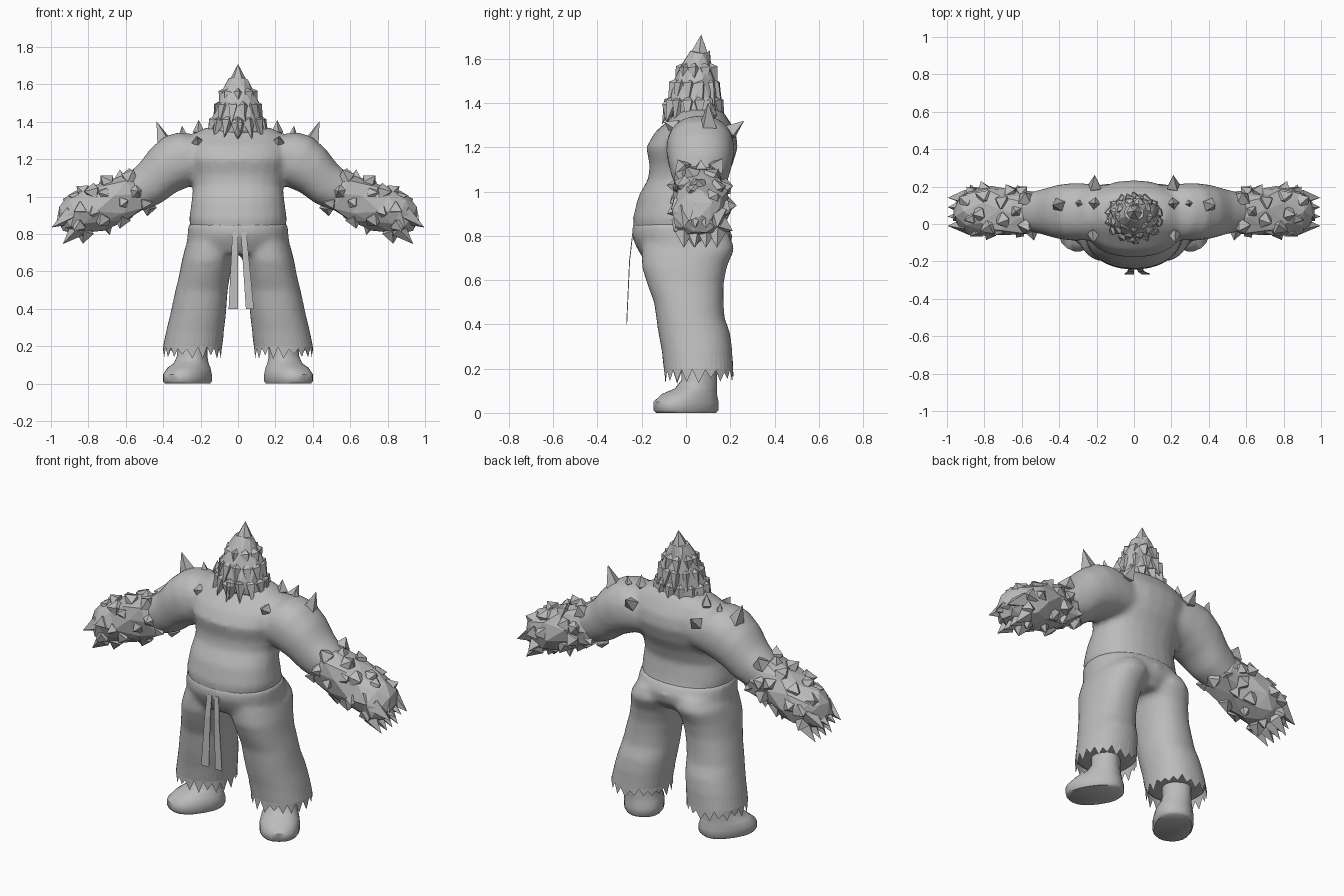
import bpy, bmesh, math, random
from mathutils import Vector

random.seed(7)
cube = bpy.data.objects.get("Cube")
if cube:
    bpy.data.objects.remove(cube, do_unlink=True)

stone = bpy.data.materials.new("stone grey")
stone.use_nodes = True
stone.diffuse_color = (0.5, 0.5, 0.5, 1)
stone.node_tree.nodes["Principled BSDF"].inputs["Base Color"].default_value = (0.5, 0.5, 0.5, 1)

X, Y, Z = Vector((1, 0, 0)), Vector((0, 1, 0)), Vector((0, 0, 1))
ARM_UP = Vector((0.5, 0, 0.87))      # across the arm, in the front plane
ARM_DIR = Vector((0.87, 0, -0.5))    # along the arm


def loft(bm, rings, u, v, n=24, power=0.9, jitter=0.0, caps=True):
    """Skin elliptical rings given as (centre, half size along u, half size along v)."""
    loops = []
    for k, (c, a, b) in enumerate(rings):
        loop = []
        for i in range(n):
            t = math.tau * (i + 0.5 * (k % 2) * (jitter > 0)) / n
            co, si = math.cos(t), math.sin(t)
            p = (Vector(c) + u * a * math.copysign(abs(co) ** power, co)
                 + v * b * math.copysign(abs(si) ** power, si))
            p += Vector([random.uniform(-jitter, jitter) for _ in range(3)])
            loop.append(bm.verts.new(p))
        loops.append(loop)
    for lo, hi in zip(loops, loops[1:]):
        for i in range(n):
            j = (i + 1) % n
            bm.faces.new((lo[i], lo[j], hi[j], hi[i]))
    if caps:
        bm.faces.new(loops[0][::-1])
        bm.faces.new(loops[-1])
    return loops


def crystal(bm, base, direction, length, radius, sides=4):
    """A pointed shard with a short buried tail."""
    d = Vector(direction).normalized()
    u = d.orthogonal().normalized()
    w = d.cross(u)
    spin = random.uniform(0, 1.5)
    base = Vector(base)
    tip, tail = bm.verts.new(base + d * length), bm.verts.new(base - d * radius)
    ring = [bm.verts.new(base + radius * (u * math.cos(spin + math.tau * i / sides)
                                          + w * math.sin(spin + math.tau * i / sides)))
            for i in range(sides)]
    for i in range(sides):
        j = (i + 1) % sides
        bm.faces.new((ring[i], ring[j], tip))
        bm.faces.new((ring[j], ring[i], tail))


def finish(name, bm, mirror=False, smooth=False, voxel=0, triangulate=False):
    if triangulate:
        bmesh.ops.triangulate(bm, faces=bm.faces[:])
    bmesh.ops.recalc_face_normals(bm, faces=bm.faces[:])
    for f in bm.faces:
        f.smooth = smooth
    me = bpy.data.meshes.new(name)
    bm.to_mesh(me)
    bm.free()
    me.materials.append(stone)
    ob = bpy.data.objects.new(name, me)
    bpy.context.collection.objects.link(ob)
    if mirror:
        m = ob.modifiers.new("mirror", 'MIRROR')
        m.use_mirror_merge = False
    if voxel:
        m = ob.modifiers.new("blend", 'REMESH')
        m.mode, m.voxel_size, m.use_smooth_shade = 'VOXEL', voxel, True
        m = ob.modifiers.new("soften", 'SMOOTH')
        m.factor, m.iterations = 0.5, 5
    return ob


def upright(profile):
    """Rings from (z, left x, right x, front y, back y)."""
    return [(((l + r) / 2, (f + b) / 2, z), (r - l) / 2, (b - f) / 2) for z, l, r, f, b in profile]


def along_arm(profile):
    """Rings from (x, z, half thickness, half depth)."""
    return [((x, 0.065, z), a, b) for x, z, a, b in profile]


# Bare torso with upper arms blended into the shoulders
bm = bmesh.new()
torso = [(0.72, 0.22, -0.19, 0.17), (0.80, 0.25, -0.235, 0.19), (0.88, 0.262, -0.24, 0.17),
         (0.98, 0.248, -0.215, 0.155), (1.06, 0.24, -0.17, 0.18), (1.12, 0.255, -0.165, 0.21),
         (1.20, 0.28, -0.18, 0.235), (1.27, 0.28, -0.14, 0.225), (1.33, 0.25, -0.07, 0.19),
         (1.37, 0.17, -0.03, 0.16)]
loft(bm, upright([(z, -w, w, f, b) for z, w, f, b in torso]), X, Y)
upper_arm = along_arm([(0.16, 1.21, 0.14, 0.14), (0.24, 1.21, 0.155, 0.15), (0.32, 1.19, 0.15, 0.155),
                       (0.40, 1.14, 0.135, 0.145), (0.47, 1.07, 0.12, 0.125), (0.55, 1.02, 0.105, 0.105),
                       (0.62, 0.99, 0.08, 0.08)])
loft(bm, upper_arm, ARM_UP, Y)
right_side = [((-c[0], c[1], c[2]), a, b) for c, a, b in upper_arm]
loft(bm, right_side, Vector((-0.5, 0, 0.87)), -Y)
bmesh.ops.recalc_face_normals(bm, faces=bm.faces[:])
finish("torso_and_upper_arms", bm, voxel=0.016)

# Baggy trousers: hips and two legs blended together
leg = [(0.80, 0.01, 0.24, -0.20, 0.20), (0.74, 0.0, 0.28, -0.20, 0.22), (0.66, 0.025, 0.30, -0.20, 0.185),
       (0.58, 0.042, 0.315, -0.175, 0.17), (0.50, 0.055, 0.335, -0.145, 0.17),
       (0.43, 0.06, 0.35, -0.135, 0.175), (0.36, 0.065, 0.365, -0.125, 0.20),
       (0.28, 0.075, 0.385, -0.11, 0.21), (0.20, 0.085, 0.40, -0.10, 0.21)]
bm = bmesh.new()
hips = [(0.69, 0.25, -0.19, 0.15), (0.75, 0.275, -0.225, 0.20), (0.80, 0.27, -0.245, 0.21),
        (0.86, 0.265, -0.24, 0.18)]
loft(bm, upright([(z, -w, w, f, b) for z, w, f, b in hips]), X, Y)
loft(bm, upright(leg), X, Y)
loft(bm, upright([(z, -r, -l, f, b) for z, l, r, f, b in leg]), X, Y)
finish("trousers", bm, voxel=0.016)

# Torn hems
bm = bmesh.new()
hem = upright([(0.26, 0.077, 0.388, -0.107, 0.21), (0.20, 0.085, 0.40, -0.10, 0.213),
               (0.18, 0.085, 0.402, -0.10, 0.215)])
edge = loft(bm, hem, X, Y, n=40, caps=False)[-1]
for i, vert in enumerate(edge):
    vert.co.z += random.uniform(0.0, 0.02) if i % 2 else random.uniform(-0.05, -0.01)
finish("trouser_hems", bm, mirror=True)

# Shoes turned outwards
bm = bmesh.new()
shoe = [((0.27, 0, 0), 0.145, 0.10), ((0.27, 0, 0.012), 0.157, 0.108), ((0.27, 0, 0.05), 0.157, 0.108),
        ((0.262, 0.015, 0.085), 0.13, 0.10), ((0.25, 0.045, 0.11), 0.095, 0.085),
        ((0.245, 0.06, 0.15), 0.076, 0.078), ((0.245, 0.06, 0.25), 0.076, 0.078)]
loft(bm, shoe, Vector((0.55, -0.83, 0)), Vector((0.83, 0.55, 0)), n=20, power=0.85)
shoes = finish("shoes", bm, mirror=True, smooth=True)
shoes.select_set(True)
bpy.context.view_layer.objects.active = shoes
bpy.ops.object.shade_smooth_by_angle(angle=math.radians(50))

# Two hanging belt ends
for name, top, bottom in (("belt_end_right", (-0.03, 0.0), (-0.05, 0.0)),
                          ("belt_end_left", (0.015, 0.045), (0.042, 0.085))):
    bm = bmesh.new()
    rows = []
    for t, y in ((0, -0.243), (0.3, -0.257), (1, -0.27)):
        rows.append([bm.verts.new((a + (b - a) * t, y + dy, 0.81 - 0.41 * t))
                     for dy in (0, 0.004) for a, b in zip(top, bottom)])
    for p, q in zip(rows, rows[1:]):
        for i, j in ((0, 1), (1, 3), (3, 2), (2, 0)):
            bm.faces.new((p[i], p[j], q[j], q[i]))
    for r in (rows[0], rows[-1]):
        bm.faces.new((r[0], r[1], r[3], r[2]))
    finish(name, bm)

# Rocky forearms: jagged core, shards all over, pointed fingers
bm = bmesh.new()
forearm = [(0.50, 1.045, 0.09, 0.10), (0.56, 1.02, 0.118, 0.12), (0.66, 0.98, 0.125, 0.125),
           (0.76, 0.94, 0.122, 0.125), (0.85, 0.90, 0.11, 0.115), (0.91, 0.87, 0.09, 0.10),
           (0.945, 0.85, 0.05, 0.06)]
loft(bm, along_arm(forearm), ARM_UP, Y, n=9, jitter=0.016)
for k, (x, z, a, b) in enumerate(forearm[1:5]):
    for i in range(8):
        t = math.tau * (i + 0.5 * (k % 2)) / 8 + random.uniform(-0.2, 0.2)
        out = ARM_UP * a * math.cos(t) + Y * b * math.sin(t)
        base = Vector((x, 0.065, z)) + out * 0.9 + ARM_DIR * random.uniform(-0.04, 0.04)
        lean = random.uniform(0.2, 1.2) * (-1 if k == 0 else 1)
        crystal(bm, base, out.normalized() + ARM_DIR * lean, random.uniform(0.04, 0.06),
                random.uniform(0.035, 0.055), random.choice((4, 5)))
for i in range(4):
    y = -0.01 + 0.05 * i
    crystal(bm, (0.89, y, 0.90), (0.9, 0, -0.55), 0.125, 0.05)
    crystal(bm, (0.86, y, 0.825), (0.7, 0, -0.72), 0.11, 0.045)
finish("rocky_forearms", bm, mirror=True, triangulate=True)

# Pointed rocky head
bm = bmesh.new()
head = [(1.28, 0.14, -0.02, 0.15), (1.35, 0.15, -0.065, 0.15), (1.42, 0.135, -0.075, 0.145),
        (1.50, 0.108, -0.055, 0.135), (1.57, 0.08, -0.02, 0.12), (1.63, 0.045, 0.015, 0.105),
        (1.71, 0.002, 0.068, 0.072)]
rings = upright([(z, -w, w, f, b) for z, w, f, b in head])
loft(bm, rings[:-1], X, Y, n=11, jitter=0.008)
crystal(bm, (0, 0.06, 1.62), (0, 0.1, 1), 0.09, 0.047, 6)
# Overlapping rows of downward shards forming hair and beard
for k, count, length in ((2, 14, 0.10), (3, 12, 0.10), (4, 9, 0.08)):
    (c, a, b) = rings[k]
    for i in range(count):
        t = math.tau * (i + 0.5 * (k % 2)) / count - math.pi / 2
        out = X * a * math.cos(t) + Y * b * math.sin(t)
        drop = random.uniform(0.9, 1.15)
        crystal(bm, Vector(c) + out * 0.95 - Z * 0.015, out.normalized() * 0.38 - Z, length * drop, 0.032)
crystal(bm, (0, -0.07, 1.39), (0, -0.15, -1), 0.10, 0.045)
finish("rocky_head", bm, triangulate=True)

# Shoulder, chest and back spikes
bm = bmesh.new()
for base, direction, length, radius in (
        ((0.395, 0.10, 1.295), (0.38, 0, 1), 0.115, 0.045),
        ((0.21, 0.11, 1.345), (0, 0, 1), 0.065, 0.033),
        ((0.295, 0.11, 1.335), (0.1, 0, 1), 0.045, 0.02),
        ((0.21, 0.20, 1.27), (0, 0.75, 0.6), 0.08, 0.04),
        ((0.215, -0.05, 1.29), (0.05, -0.8, 0.4), 0.055, 0.038)):
    crystal(bm, base, direction, length, radius)
finish("body_spikes", bm, mirror=True)
